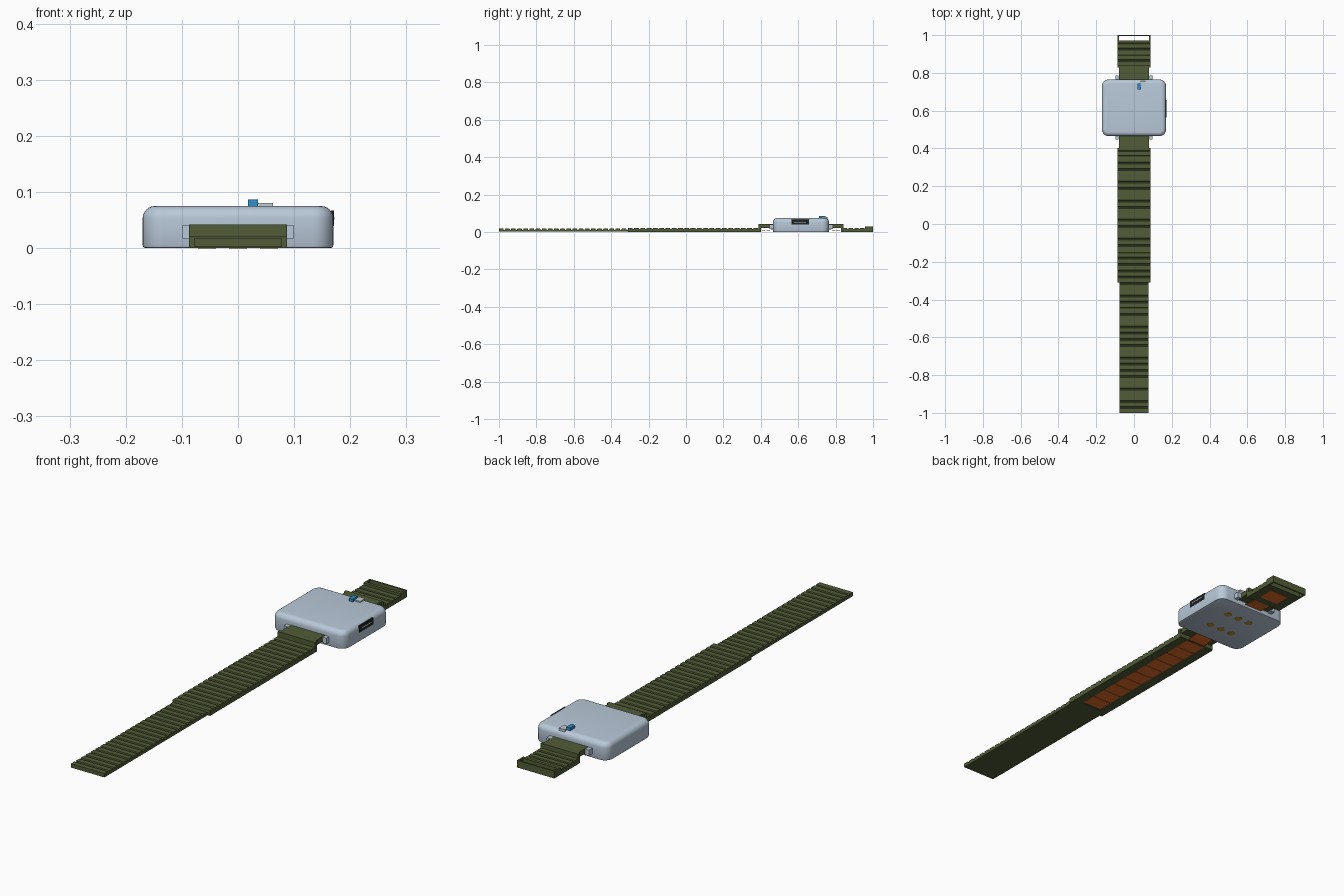
import bpy, bmesh
from mathutils import Matrix

if "Cube" in bpy.data.objects:
    bpy.data.objects.remove(bpy.data.objects["Cube"])


def material(name, rgb):
    m = bpy.data.materials.new(name)
    m.use_nodes = True
    m.diffuse_color = (*rgb, 1)
    m.node_tree.nodes["Principled BSDF"].inputs["Base Color"].default_value = (*rgb, 1)
    return m


GREEN = material("olive_green", (0.082, 0.107, 0.038))
SHELL = material("pale_blue_grey", (0.485, 0.584, 0.694))
COPPER = material("copper_orange", (0.75, 0.155, 0.021))
GOLD = material("gold", (0.53, 0.30, 0.026))
BLUE = material("bright_blue", (0.03, 0.27, 0.60))
BLACK = material("black", (0.015, 0.016, 0.018))
SILVER = material("silver", (0.55, 0.60, 0.65))


def finish(name, bm, mat):
    bmesh.ops.recalc_face_normals(bm, faces=bm.faces)
    mesh = bpy.data.meshes.new(name)
    bm.to_mesh(mesh)
    bm.free()
    mesh.materials.append(mat)
    ob = bpy.data.objects.new(name, mesh)
    bpy.context.collection.objects.link(ob)
    return ob


def smooth(ob):
    bpy.ops.object.select_all(action="DESELECT")
    ob.select_set(True)
    bpy.context.view_layer.objects.active = ob
    bpy.ops.object.shade_smooth_by_angle()


def add_box(bm, xs, ys, zs):
    size = [b - a for a, b in (xs, ys, zs)]
    mid = [(a + b) / 2 for a, b in (xs, ys, zs)]
    mat = Matrix.Translation(mid) @ Matrix.Diagonal((*size, 1))
    return bmesh.ops.create_cube(bm, size=1, matrix=mat)["verts"]


def boxes(name, mat, *parts):
    bm = bmesh.new()
    for p in parts:
        add_box(bm, *p)
    return finish(name, bm, mat)


def prism(name, mat, half_width, profile):
    """Side profile in (y, z), extruded across the strap."""
    bm = bmesh.new()
    face = bm.faces.new([bm.verts.new((-half_width, y, z)) for y, z in profile])
    new = bmesh.ops.extrude_face_region(bm, geom=[face])["geom"]
    bmesh.ops.translate(bm, vec=(2 * half_width, 0, 0),
                        verts=[v for v in new if isinstance(v, bmesh.types.BMVert)])
    return finish(name, bm, mat)


def ribbed_strap(name, half_width, y0, y1, bottom, top, count):
    """Strap length with cross grooves along its upper side."""
    step = (y1 - y0) / count
    groove = top - 0.006
    profile = [(y1, bottom), (y0, bottom)]
    for i in range(count):
        a = y0 + i * step
        profile += [(a, top), (a + step * 0.7, top),
                    (a + step * 0.76, groove), (a + step * 0.94, groove)]
    profile.append((y1, top))
    return prism(name, GREEN, half_width, profile)


# Case: rounded corners, soft top edge, small bottom edge
CY = 0.615
bm = bmesh.new()
add_box(bm, (-0.17, 0.17), (CY - 0.15, CY + 0.15), (0, 0.075))
uprights = [e for e in bm.edges if abs(e.verts[0].co.z - e.verts[1].co.z) > 0.01]
bmesh.ops.bevel(bm, geom=uprights, offset=0.036, segments=8, profile=0.5, affect="EDGES")
for height, radius, segs in ((0.075, 0.022, 6), (0, 0.005, 2)):
    rim = [e for e in bm.edges if all(abs(v.co.z - height) < 1e-5 for v in e.verts)]
    bmesh.ops.bevel(bm, geom=rim, offset=radius, segments=segs, profile=0.5, affect="EDGES")
smooth(finish("case", bm, SHELL))

# Lugs and cross pins on both ends of the case
for label, y0, y1 in (("front", 0.447, 0.47), ("back", 0.76, 0.787)):
    boxes(label + "_lugs", SHELL,
          *[((min(s * 0.081, s * 0.099), max(s * 0.081, s * 0.099)), (y0, y1), (0.017, 0.041))
            for s in (-1, 1)])

# Long strap
ribbed_strap("strap_tail", 0.078, -1.0, -0.31, 0.002, 0.018, 21)
ribbed_strap("strap_body", 0.087, -0.31, 0.395, 0.003, 0.022, 21)

# Raised strap ends that meet the case
boxes("front_strap_riser", GREEN,
      ((-0.087, 0.087), (0.388, 0.402), (0.003, 0.042)),
      ((-0.08, 0.08), (0.402, 0.467), (0.021, 0.042)))
boxes("back_strap_riser", GREEN,
      ((-0.087, 0.087), (0.828, 0.842), (0.003, 0.042)),
      ((-0.08, 0.08), (0.763, 0.828), (0.021, 0.042)))

# Short strap with open buckle frame
ribbed_strap("short_strap", 0.087, 0.84, 0.962, 0.003, 0.022, 4)
boxes("buckle_frame", GREEN,
      ((-0.087, 0.087), (0.958, 0.971), (0, 0.03)),
      ((-0.087, 0.087), (0.994, 1.0), (0, 0.03)),
      ((-0.087, -0.080), (0.971, 0.994), (0, 0.03)),
      ((0.080, 0.087), (0.971, 0.994), (0, 0.03)))

# Underside rails around the flexible circuit
rails = [((0.048, 0.087), (-0.31, 0.40)), ((0.048, 0.087), (0.83, 0.96))]
parts = []
for (x0, x1), ys in rails:
    parts += [((x0, x1), ys, (0, 0.004)), ((-x1, -x0), ys, (0, 0.004))]
parts += [((-0.048, 0.048), (-0.31, -0.275), (0, 0.004)),
          ((-0.048, 0.048), (0.94, 0.96), (0, 0.004))]
boxes("underside_rails", GREEN, *parts)

# Flexible circuit: segments under the strap and ramps into the case
segments = [((-0.046, 0.046), (-0.27 + i * 0.067, -0.207 + i * 0.067), (0.0012, 0.004))
            for i in range(10)]
segments.append(((-0.046, 0.046), (0.865, 0.935), (0.0012, 0.004)))
boxes("circuit_segments", COPPER, *segments)
prism("front_circuit_ramp", COPPER, 0.042,
      [(0.39, 0.003), (0.47, 0.012), (0.47, 0.014), (0.39, 0.005)])
prism("back_circuit_ramp", COPPER, 0.042,
      [(0.76, 0.012), (0.84, 0.003), (0.84, 0.005), (0.76, 0.014)])

# Gold contact pads under the case
bm = bmesh.new()
for x in (-0.055, 0, 0.055):
    for y in (CY - 0.056, CY + 0.056):
        bmesh.ops.create_cone(bm, cap_ends=True, segments=20, radius1=0.016, radius2=0.016,
                              depth=0.004, matrix=Matrix.Translation((x, y, 0.0013)))
smooth(finish("contact_pads", bm, GOLD))

# Side port: dark plate with a rim and a tongue
boxes("port_plate", BLACK, ((0.166, 0.171), (0.563, 0.657), (0.039, 0.067)))
boxes("port_tongue", SILVER, ((0.168, 0.1718), (0.578, 0.642), (0.051, 0.055)))

# Slide switch on top
boxes("switch_knob", BLUE, ((0.018, 0.036), (0.712, 0.745), (0.072, 0.087)))
boxes("switch_body", SILVER, ((0.034, 0.062), (0.724, 0.757), (0.066, 0.080)))
